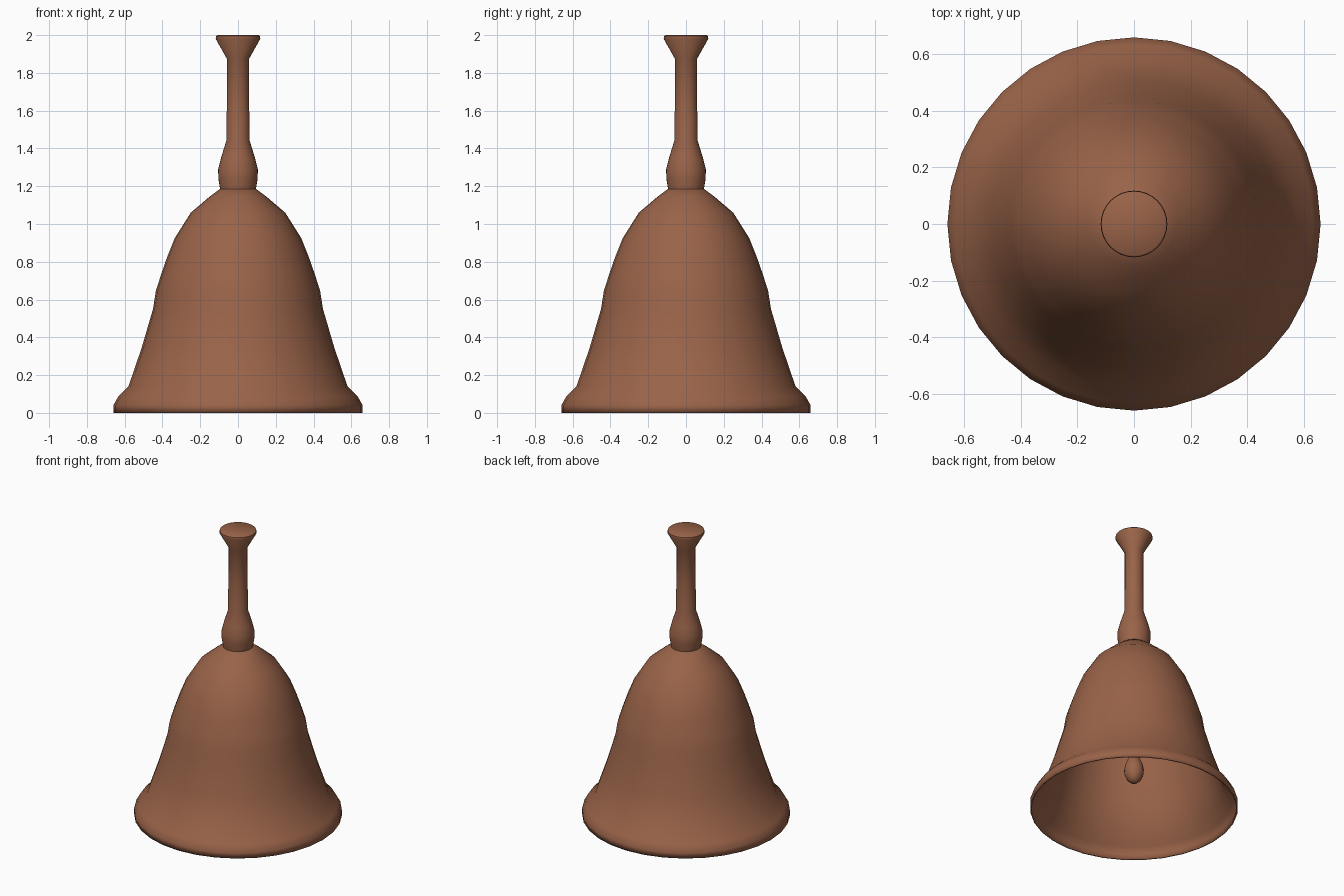
import bpy, bmesh, math

if "Cube" in bpy.data.objects:
    bpy.data.objects.remove(bpy.data.objects["Cube"])

copper = bpy.data.materials.new("copper_brown")
copper.diffuse_color = (0.32, 0.125, 0.066, 1)
copper.use_nodes = True
copper.node_tree.nodes["Principled BSDF"].inputs["Base Color"].default_value = copper.diffuse_color


def lathe(name, profile, sides=32, wall=0.0):
    """Revolve (radius, height) points around z; radius 0 closes the end."""
    bm = bmesh.new()
    verts = [bm.verts.new((r, 0, z)) for r, z in profile]
    edges = [bm.edges.new(pair) for pair in zip(verts, verts[1:])]
    bmesh.ops.spin(bm, geom=verts + edges, cent=(0, 0, 0), axis=(0, 0, 1),
                   angle=math.tau, steps=sides)
    bmesh.ops.remove_doubles(bm, verts=bm.verts, dist=0.0005)
    bmesh.ops.dissolve_degenerate(bm, edges=bm.edges, dist=0.0001)
    bmesh.ops.recalc_face_normals(bm, faces=bm.faces)
    # make sure the outside faces outward
    if sum(f.normal.dot(f.calc_center_median() * 1) * f.calc_area()
           for f in bm.faces if abs(f.normal.z) < 0.9) < 0:
        bmesh.ops.reverse_faces(bm, faces=bm.faces)
    mesh = bpy.data.meshes.new(name)
    bm.to_mesh(mesh)
    bm.free()
    mesh.materials.append(copper)
    obj = bpy.data.objects.new(name, mesh)
    bpy.context.collection.objects.link(obj)
    bpy.ops.object.select_all(action='DESELECT')
    obj.select_set(True)
    bpy.context.view_layer.objects.active = obj
    bpy.ops.object.shade_smooth_by_angle(angle=math.radians(40))
    if wall:
        mod = obj.modifiers.new("wall", 'SOLIDIFY')
        mod.thickness = wall
        mod.offset = -1
    return obj


# hollow bell body with a flared lip
lathe("bell_body", [
    (0.66, 0), (0.66, 0.04), (0.635, 0.085), (0.58, 0.14), (0.51, 0.345),
    (0.45, 0.55), (0.435, 0.645), (0.408, 0.73), (0.375, 0.825),
    (0.335, 0.925), (0.25, 1.06), (0.15, 1.145), (0.09, 1.19), (0, 1.195)],
    wall=0.01)

# turned handle with a bulb at the base and a flared top
lathe("handle", [
    (0, 1.185), (0.095, 1.185), (0.104, 1.24), (0.105, 1.29), (0.09, 1.35),
    (0.062, 1.44), (0.062, 1.58), (0.059, 1.6), (0.059, 1.875),
    (0.118, 1.98), (0.116, 1.995), (0.11, 2.0), (0, 2.0)])

# clapper: thin rod ending in a teardrop weight
lathe("clapper", [
    (0, 0.185), (0.025, 0.192), (0.045, 0.212), (0.06, 0.245), (0.063, 0.28),
    (0.055, 0.32), (0.038, 0.36), (0.022, 0.4), (0.018, 0.45),
    (0.018, 1.188), (0, 1.188)], sides=16)
